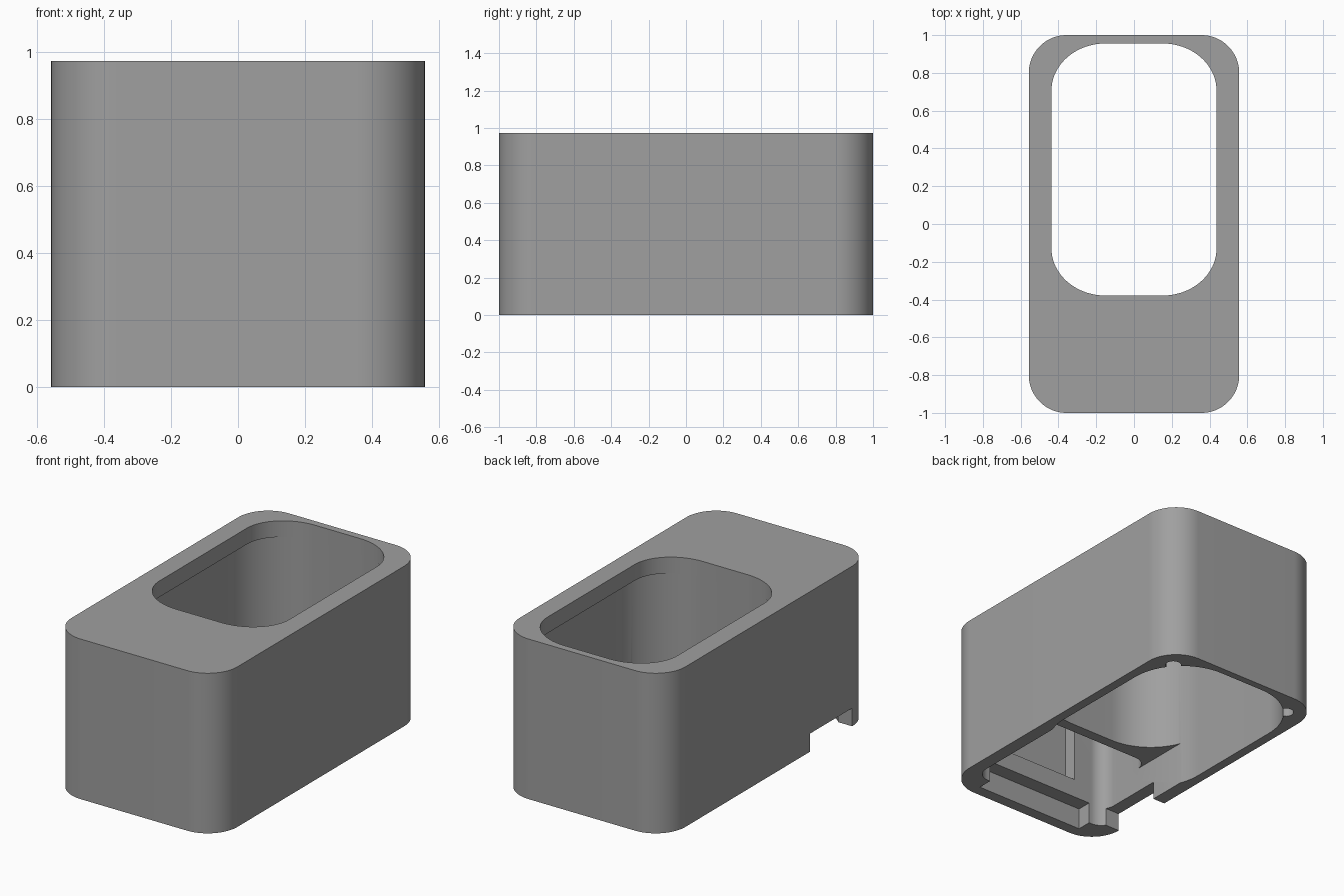
import bpy, bmesh, math

if "Cube" in bpy.data.objects:
    bpy.data.objects.remove(bpy.data.objects["Cube"])

HX, HY, H = 0.557, 1.0, 0.973     # half width, half length, height
PLATE = 0.875                     # underside of the top plate


def rounded_prism(name, x0, x1, y0, y1, z0, z1, rx=0.0, ry=None, steps=16):
    """Vertical prism with a rounded rectangular outline."""
    ry = rx if ry is None else ry
    n = steps if rx > 0 else 0
    pts = []
    corners = [(x1 - rx, y1 - ry), (x0 + rx, y1 - ry), (x0 + rx, y0 + ry), (x1 - rx, y0 + ry)]
    for q, (cx, cy) in enumerate(corners):
        for i in range(n + 1):
            a = math.pi / 2 * (q + (i / n if n else 0))
            pts.append((cx + rx * math.cos(a), cy + ry * math.sin(a)))
    bm = bmesh.new()
    face = bm.faces.new([bm.verts.new((x, y, z0)) for x, y in pts])
    out = bmesh.ops.extrude_face_region(bm, geom=[face])
    top = [v for v in out["geom"] if isinstance(v, bmesh.types.BMVert)]
    bmesh.ops.translate(bm, vec=(0, 0, z1 - z0), verts=top)
    bmesh.ops.recalc_face_normals(bm, faces=bm.faces)
    mesh = bpy.data.meshes.new(name)
    bm.to_mesh(mesh)
    bm.free()
    ob = bpy.data.objects.new(name, mesh)
    bpy.context.collection.objects.link(ob)
    return ob


def cut(target, cutter):
    """Subtract the cutter and discard it."""
    bpy.context.view_layer.objects.active = target
    mod = target.modifiers.new("cut", "BOOLEAN")
    mod.operation, mod.solver, mod.object = "DIFFERENCE", "EXACT", cutter
    bpy.ops.object.modifier_apply(modifier=mod.name)
    bpy.data.objects.remove(cutter, do_unlink=True)


# Outer shell
body = rounded_prism("housing", -HX, HX, -HY, HY, 0, H, 0.2, None, 24)

# Main through opening, wider under the top plate
cut(body, rounded_prism("main_cavity", -0.50, 0.50, -0.38, 0.957, -0.1, PLATE, 0.35, None, 24))
cut(body, rounded_prism("top_opening", -0.437, 0.437, -0.379, 0.956, 0.8, H + 0.1, 0.287, 0.25, 24))

# Closed front chamber, open from below
cut(body, rounded_prism("front_chamber", -0.476, 0.476, -0.84, -0.445, -0.1, PLATE, 0.09))

# Passage under the divider joining both chambers
cut(body, rounded_prism("passage", -0.476, 0.476, -0.65, -0.10, -0.1, 0.26))

# Recess for a cover along the front edge
cut(body, rounded_prism("cover_recess", -0.37, 0.37, -0.93, -0.70, -0.1, 0.13))

# Pocket in the inner face of the front wall
cut(body, rounded_prism("front_pocket", -0.26, 0.26, -0.92, -0.75, 0.245, 0.80))

# Slot through the lower left wall
cut(body, rounded_prism("side_slot", -0.7, -0.40, -0.80, -0.395, -0.1, 0.11))

# Small round sockets in the back corners
for x in (-0.42, 0.42):
    cut(body, rounded_prism("socket", x - 0.045, x + 0.045, 0.805, 0.895,
                            -0.1, 0.07, 0.0449, None, 6))

# Single grey finish
grey = bpy.data.materials.new("grey_plastic")
grey.diffuse_color = (0.35, 0.35, 0.35, 1)
grey.use_nodes = True
grey.node_tree.nodes["Principled BSDF"].inputs["Base Color"].default_value = grey.diffuse_color
body.data.materials.clear()
body.data.materials.append(grey)
for p in body.data.polygons:
    p.material_index = 0

bpy.ops.object.select_all(action="DESELECT")
body.select_set(True)
bpy.context.view_layer.objects.active = body
bpy.ops.object.shade_smooth_by_angle(angle=math.radians(30))
